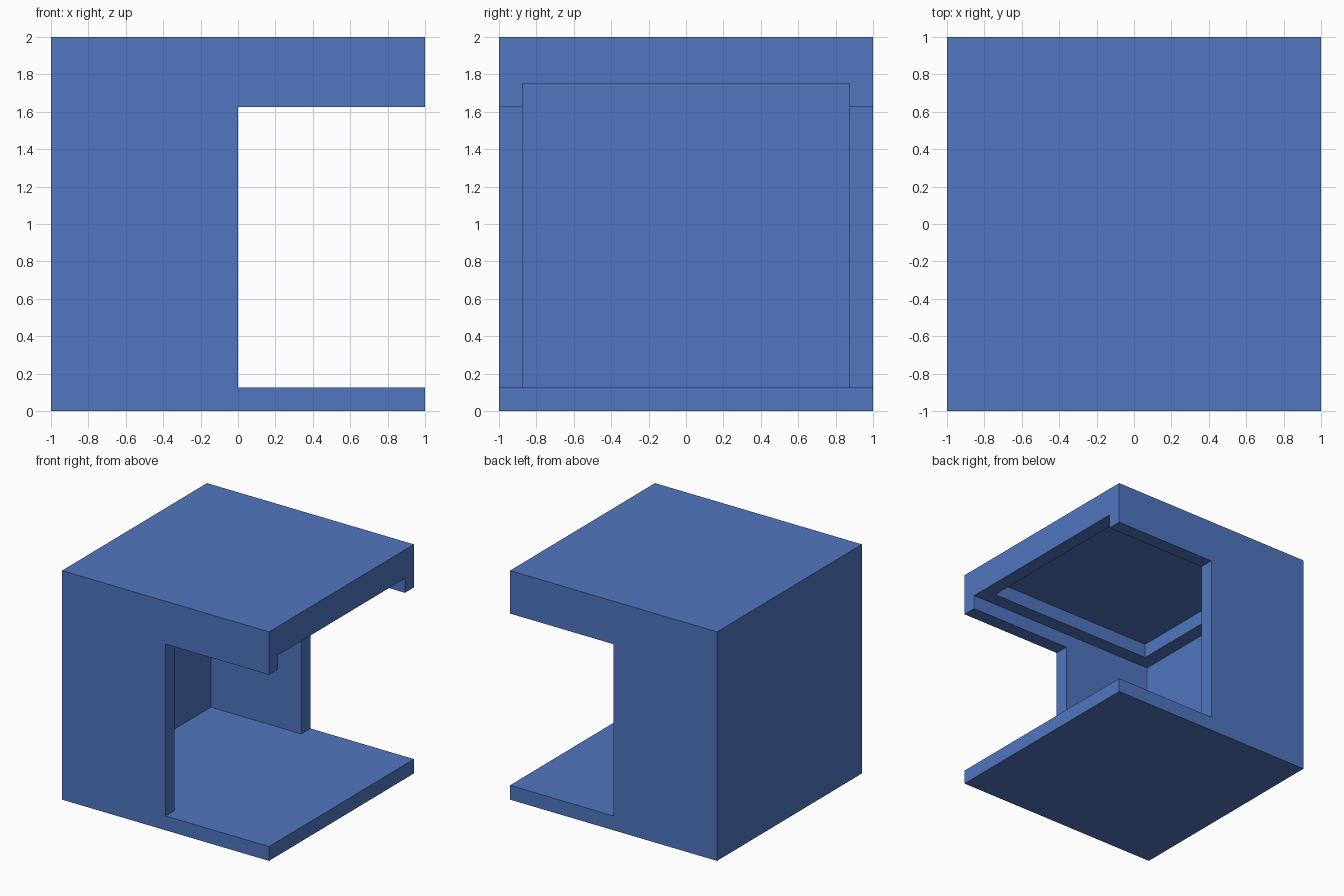
import bpy

if "Cube" in bpy.data.objects:
    bpy.data.objects.remove(bpy.data.objects["Cube"], do_unlink=True)

# Single blue material
blue = bpy.data.materials.new("blue")
blue.use_nodes = True
colour = (0.082, 0.18, 0.53, 1.0)
blue.diffuse_color = colour
blue.node_tree.nodes["Principled BSDF"].inputs["Base Color"].default_value = colour


def box(name, lo, hi):
    """Axis-aligned box between two corners."""
    bpy.ops.mesh.primitive_cube_add(size=1)
    obj = bpy.context.object
    obj.name = obj.data.name = name
    for v in obj.data.vertices:
        v.co = [a + (c + 0.5) * (b - a) for c, a, b in zip(v.co, lo, hi)]
    obj.data.materials.append(blue)
    return obj


def carve(target, name, lo, hi):
    """Cut a box out of the target, then discard the cutter."""
    cutter = box(name, lo, hi)
    cutter.hide_render = True
    mod = target.modifiers.new(name, "BOOLEAN")
    mod.operation = "DIFFERENCE"
    mod.solver = "EXACT"
    mod.object = cutter
    bpy.context.view_layer.objects.active = target
    bpy.ops.object.modifier_apply(modifier=mod.name)
    bpy.data.objects.remove(cutter, do_unlink=True)


WALL = 0.125
INNER = 1 - WALL

# Solid block that becomes the open-sided housing
housing = box("housing", (-1, -1, 0), (1, 1, 2))

# Room between floor, back wall and side walls, open towards +x
carve(housing, "room", (-INNER, -INNER, WALL), (1.2, INNER, 1.75))

# Side walls end halfway, leaving shallow lips under the roof
carve(housing, "side_openings", (0, -1.2, WALL), (1.2, 1.2, 1.625))

# Shallow recess in the ceiling
carve(housing, "ceiling_recess", (-0.75, -0.75, 1.5), (INNER, 0.75, 1.875))
